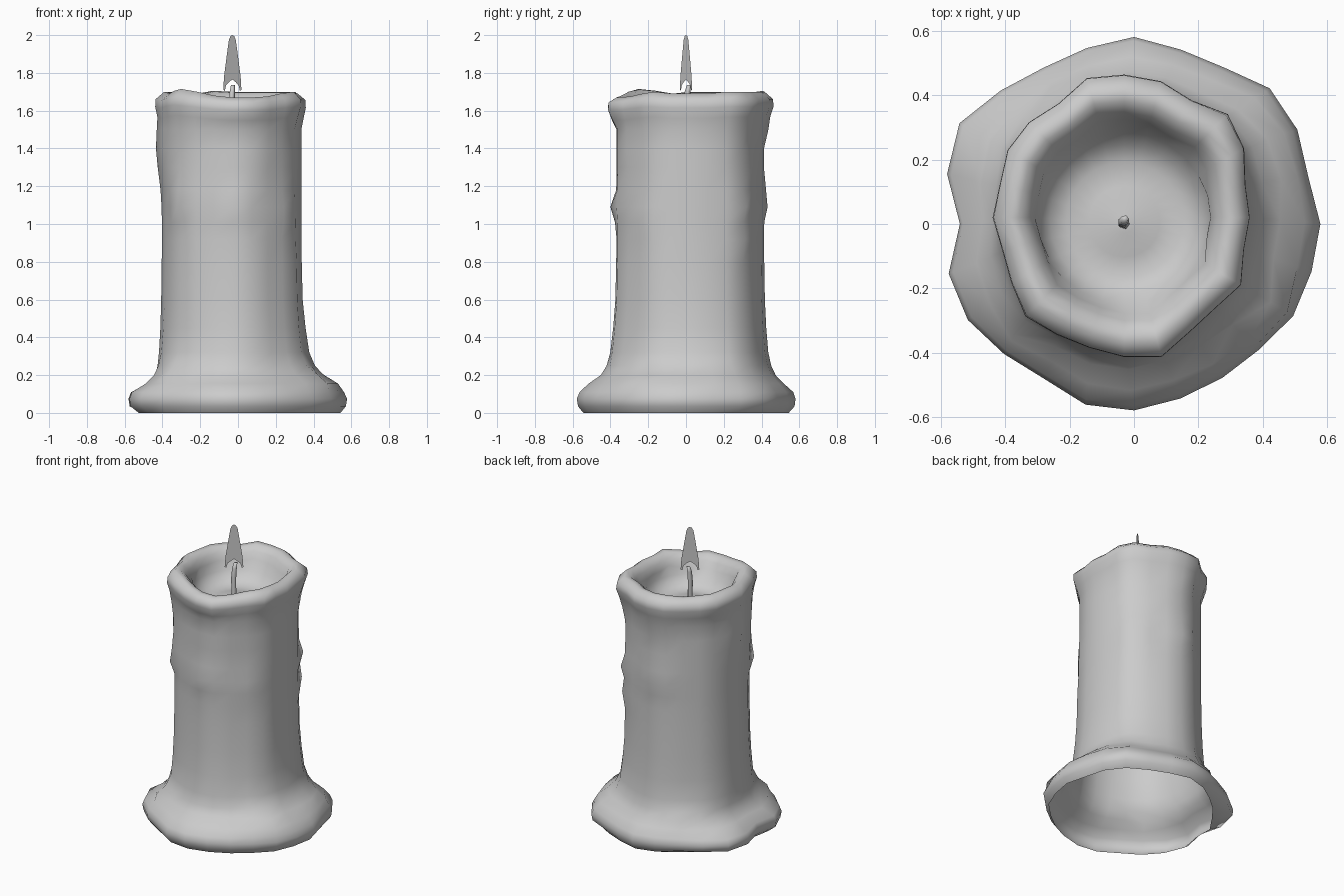
import bpy, bmesh, math
from mathutils import Vector

if "Cube" in bpy.data.objects:
    bpy.data.objects.remove(bpy.data.objects["Cube"])

N = 24
# radii every 15 degrees, anticlockwise from +x
FOOT = [.578, .56, .585, .595, .56, .56, .58, .565, .56, .585, .625, .60,
        .54, .595, .595, .57, .555, .58, .578, .56, .55, .55, .57, .57]
RIM = [.39, .39, .43, .45, .42, .44, .445, .45, .41, .42, .42, .40,
       .405, .39, .40, .43, .42, .42, .435, .45, .41, .40, .42, .385]
RIM_Z = [0, 0, .01, .01, .01, .01, .01, .015, 0, .01, .01, .01,
         .01, 0, .015, .025, .01, -.01, -.02, -.02, -.015, 0, .01, 0]
AXIS = Vector((-.03, .02, 0))
# wax drips: angle, height, size, angular spread, vertical spread
DRIPS = [(184, 1.42, .035, 14, .2), (272, 1.08, .035, 10, .06), (95, 1.12, .03, 10, .07),
         (215, 1.4, .03, 9, .3), (95, 1.52, .03, 14, .06), (300, 1.45, .015, 9, .1),
         (45, 1.08, .03, 9, .06), (225, 1.12, .035, 9, .06), (330, .7, .012, 10, .3),
         (45, 1.55, .03, 12, .08), (228, 1.55, .02, 12, .08), (315, 1.05, .02, 9, .08),
         (45, .92, .02, 9, .05), (225, .2, .05, 10, .05), (20, .2, .04, 14, .05),
         (330, .19, .04, 10, .05), (120, .2, .04, 12, .05), (285, .2, -.02, 14, .06),
         (165, .2, -.02, 14, .06)]


def new_object(name, bm):
    bmesh.ops.recalc_face_normals(bm, faces=bm.faces)
    mesh = bpy.data.meshes.new(name)
    bm.to_mesh(mesh)
    bm.free()
    obj = bpy.data.objects.new(name, mesh)
    bpy.context.collection.objects.link(obj)
    return obj


def loft(name, rings, cap_end=False, cap_start=False):
    bm = bmesh.new()
    loops = [[bm.verts.new(p) for p in ring] for ring in rings]
    for a, b in zip(loops, loops[1:]):
        n = len(a)
        for i in range(n):
            bm.faces.new((a[i], a[(i + 1) % n], b[(i + 1) % n], b[i])).smooth = True
    if cap_end:
        bm.faces.new(loops[-1]).smooth = True
    if cap_start:
        bm.faces.new(loops[0])
    return new_object(name, bm)


def polar(r, i, z, centre):
    a = 2 * math.pi * i / N
    return centre + Vector((r * math.cos(a), r * math.sin(a), z))


def gap(i, angle):
    return (i * 360 / N - angle + 180) % 360 - 180


def column(i):
    return .5 * RIM[i] + .17


def drip(i, z):
    return sum(s * math.exp(-(gap(i, a) / w) ** 2 - ((z - h) / v) ** 2)
               for a, h, s, w, v in DRIPS)


# candle wax: open spreading foot, column, rolled rim and melted bowl
rings = []
rings.append([polar(min(.94 * FOOT[i], .545) - .06 * math.exp(-(gap(i, 142) / 26) ** 2),
                    i, 0, Vector()) for i in range(N)])
for z, f in ((.035, .97), (.075, 1), (.11, .93), (.155, .68), (.2, .4), (.25, .25),
             (.32, .15), (.45, .08), (.6, .03), (.8, .01), (.92, 0), (1.01, 0), (1.09, 0),
             (1.18, 0), (1.3, 0), (1.4, 0), (1.5, 0)):
    ring = []
    for i in range(N):
        g = f
        if .12 < z < .5:
            g = f * (1 + .2 * math.cos(math.radians(i * 15 + 20)))
        bump = drip(i, z) if z > .12 else 0
        r = column(i) * (1 - g) + FOOT[i] * g + bump
        ring.append(polar(r, i, z, AXIS * (1 - f)))
    rings.append(ring)
for z, outward in ((1.56, .5), (1.615, .95), (1.655, .92)):
    rings.append([polar(column(i) + outward * (RIM[i] - column(i)) + .4 * drip(i, z),
                        i, z + RIM_Z[i] * .6, AXIS) for i in range(N)])
for z, s in ((1.69, .89), (1.685, .81), (1.655, .735), (1.61, .685)):
    rings.append([polar(RIM[i] * s, i, z + RIM_Z[i], AXIS) for i in range(N)])
for z, r in ((1.56, .265), (1.515, .23), (1.49, .18), (1.495, .11), (1.515, .03)):
    rings.append([polar(r, i, z, AXIS * (r / .29) + Vector((-.03, 0, 0)) * (1 - r / .29))
                  for i in range(N)])
loft("candle_wax", rings, cap_end=True)

# wick: thin, slightly leaning strand
wick = []
for x, y, z, r in ((-.03, 0, 1.5, .017), (-.034, .005, 1.64, .017),
                   (-.031, .008, 1.7, .016), (-.028, .016, 1.735, .012)):
    wick.append([Vector((x + r * math.cos(k * math.tau / 5), y + r * math.sin(k * math.tau / 5), z))
                 for k in range(5)])
loft("wick", wick, cap_end=True, cap_start=True)

# flame: one flat upright card, notched around the wick
bm = bmesh.new()
d = Vector((math.cos(math.radians(34)), math.sin(math.radians(34)), 0))
outer = [(.058, 1.71), (.053, 1.78), (.036, 1.89), (.022, 1.975), (.012, 1.995), (0, 2.0)]
inner = [(.048, 1.705), (.04, 1.735), (.02, 1.752), (0, 1.765)]
for side in (1, -1):
    outline = outer + inner[::-1]
    bm.faces.new([bm.verts.new(Vector((-.03, 0, z)) + d * w * side) for w, z in outline])
bmesh.ops.remove_doubles(bm, verts=bm.verts, dist=1e-4)
new_object("flame", bm)
